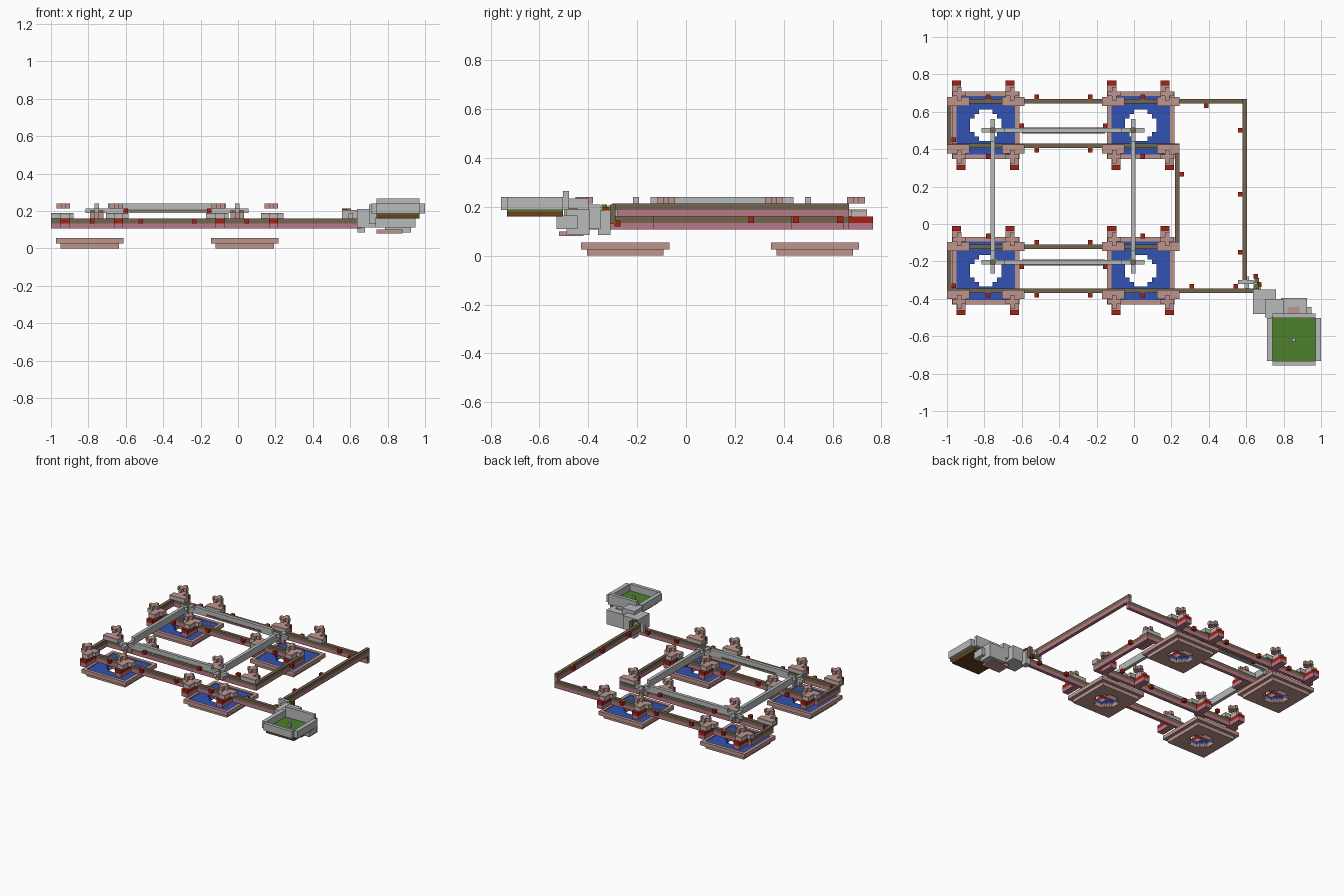
import bpy, bmesh
from mathutils import Matrix, Vector

cube = bpy.data.objects.get("Cube")
if cube:
    bpy.data.objects.remove(cube)

V = 0.0241  # block size


def material(name, rgb):
    m = bpy.data.materials.new(name)
    m.use_nodes = True
    m.diffuse_color = (*rgb, 1)
    m.node_tree.nodes["Principled BSDF"].inputs["Base Color"].default_value = (*rgb, 1)
    return m


TAN = material("tan pink stone", (.51, .30, .27))
PINK = material("rose stone", (.48, .19, .24))
BROWN = material("brown path", (.17, .13, .075))
RED = material("red", (.38, .015, .007))
BLUE = material("water blue", (.03, .084, .445))
GREY = material("light grey stone", (.48, .49, .49))
GREEN = material("grass green", (.072, .216, .025))
DIRT = material("dirt brown", (.14, .05, .014))


class Part:
    """A named object made of coloured boxes."""

    def __init__(self, name):
        self.name, self.bm, self.mats = name, bmesh.new(), []

    def box(self, mat, x0, x1, y0, y1, z0, z1):
        if mat not in self.mats:
            self.mats.append(mat)
        mid = Vector((x0 + x1, y0 + y1, z0 + z1)) / 2
        size = (abs(x1 - x0), abs(y1 - y0), abs(z1 - z0), 1)
        new = bmesh.ops.create_cube(self.bm, size=1, matrix=Matrix.Translation(mid) @ Matrix.Diagonal(size))
        for f in {f for v in new["verts"] for f in v.link_faces}:
            f.material_index = self.mats.index(mat)

    def block(self, mat, x, y, z0, z1, w=V, d=V):
        self.box(mat, x - w / 2, x + w / 2, y - d / 2, y + d / 2, z0, z1)

    def plus(self, mat, x, y, z0, z1):
        self.block(mat, x, y, z0, z1, 3 * V, V)
        for s in (-1, 1):
            self.block(mat, x, y + s * V, z0, z1)

    def done(self):
        mesh = bpy.data.meshes.new(self.name)
        self.bm.to_mesh(mesh)
        self.bm.free()
        for m in self.mats:
            mesh.materials.append(m)
        bpy.context.collection.objects.link(bpy.data.objects.new(self.name, mesh))


# Four hanging pools, each with a round opening in the middle
HOLE = {-3: 1.5, -2: 2.5, -1: 3.5, 0: 3.5, 1: 3.5, 2: 2.5, 3: 1.5}
BASE, DECK, TOP = .107, .134, .16  # heights of the lower walkway


def pool(cx, cy, label):
    p = Part(label + "_pool")
    for mat, z0, z1 in ((TAN, 0, .026), (BLUE, .026, .047)):
        for row in range(-6, 7):
            half, y = HOLE.get(row, 0) * V, cy + row * V
            for s in (-1, 1):
                p.box(mat, cx + s * half, cx + s * 6.5 * V, y - V / 2, y + V / 2, z0, z1)
    for s in (-1, 1):
        p.block(TAN, cx + s * 7 * V, cy, .026, .054, V, 15 * V)
        p.block(TAN, cx, cy + s * 7 * V, .026, .054, 13 * V, V)
    p.done()
    # Lantern towers at the corners
    t = Part(label + "_towers")
    for sx in (-1, 1):
        for sy in (-1, 1):
            x = cx + sx * .143 - sy * .012
            wall = cy + sy * .118
            out = cy + sy * .238
            t.box(PINK, x - V, x + V, wall, out, BASE, DECK)
            t.box(RED, x - V, x + V, wall, out, DECK, TOP)
            for mat, z0, z1 in ((GREY, TOP, .18), (TAN, .18, .19)):
                t.box(mat, x - V, x + V, wall, out - sy * V, z0, z1)
                t.block(mat, cx + sx * .147, wall + sy * .01, z0, z1, 5 * V, 2 * V)
            t.plus(TAN, cx + sx * .141, cy + sy * .168, .214, .24)
    t.done()


XS, YS = (-.793, .036), (-.249, .528)
for x, side in zip(XS, ("right", "middle")):
    for y, end in zip(YS, ("front", "back")):
        pool(x, y, end + "_" + side)


# Walkways with rose sides and a brown top
def walkway(name, x0, x1, y0, y1, lift=0):
    p = Part(name)
    p.box(PINK, x0, x1, y0, y1, BASE + lift, DECK + lift)
    p.box(BROWN, x0, x1, y0, y1, DECK + lift, TOP + lift)
    p.done()


ROWS = {"front": (-.358, .66), "inner_front": (-.122, .242), "inner_back": (.419, .242), "back": (.655, .605)}
for name, (y, end) in ROWS.items():
    walkway(name + "_walkway", -1 + V, end, y - V / 2, y + V / 2)
walkway("front_end_walkway", -1, -1 + V, -.37, -.11)
walkway("back_end_walkway", -1, -1 + V, .407, .667)
walkway("cross_walkway", .218, .242, -.11, .407)
walkway("left_raised_walkway", .581, .605, -.30, .667, .053)

# Small red lamps along the walkways
lamps = Part("wall_lamps")
for y, s in ((-.358, -1), (-.122, 1), (.419, -1), (.655, 1)):
    for x in (-.52, -.235):
        lamps.block(RED, x, y + s * V, DECK, TOP)
    inner = 2.4 if abs(y - .15) < .28 else 1
    for x in (-.78, .047):
        lamps.block(RED, x, y + s * V * inner, DECK, TOP)
for x, y in ((.31, -.334), (.545, -.334), (.386, .631), (.254, .267), (-.963, .45), (-.963, -.33)):
    lamps.block(RED, x, y, DECK, TOP)
for y in (-.15, .16, .5):
    lamps.block(RED, .569, y, .187, .213)
lamps.done()

# Raised grey square bridge
bridge = Part("raised_bridge")
BX, BY = (-.756, -.003), (-.205, .50)
for y, s in zip(BY, (-1, 1)):
    bridge.box(GREY, BX[0] + .06, BX[1] - .06, y - V / 2, y + V / 2, .19, .24)
    bridge.box(BROWN, -.60, -.155, y - V * .65, y + V * .65, .197, .208)
    for x in (-.6, -.155):
        bridge.block(RED, x, y + s * V, .19, .213)
for x in BX:
    bridge.box(GREY, x - V / 2, x + V / 2, BY[0] + .06, BY[1] - .06, .19, .24)
    for y in BY:
        bridge.plus(TAN, x, y, .16, .19)
        bridge.plus(BROWN, x, y, .19, .205)
        for s in (-1, 1):
            bridge.block(GREY, x + s * 1.5 * V, y, .19, .214, 2 * V, V)
            bridge.block(GREY, x, y + s * 1.5 * V, .19, .214, V, 2 * V)
bridge.done()

# Walled garden
g = Part("garden")
GX, GY, H = .855, -.618, .115
g.block(DIRT, GX, GY, .16, .182, 2 * H, 2 * H)
g.block(GREEN, GX, GY, .182, .19, 2 * H, 2 * H)
for s in (-1, 1):
    g.block(GREY, GX + s * (H + .015), GY, .187, .24, .03, 2 * H)
    g.block(GREY, GX, GY + s * (H + V / 2), .187, .24 + (s > 0) * .025, 2 * H, V)
g.block(GREY, GX, GY, .19, .225, .018, .018)
g.done()

# Stepped rock joining the garden to the walkway
r = Part("stepped_rock")
r.box(GREY, .635, .76, -.48, -.35, .11, .21)
r.box(GREY, .70, .80, -.50, -.40, .13, .235)
r.box(GREY, .785, .925, -.49, -.395, .085, .19)
r.box(GREY, .735, .95, -.53, -.445, .11, .165)
r.box(TAN, .74, .88, -.52, -.42, .08, .10)
r.box(TAN, .82, .885, -.48, -.445, .19, .196)
r.box(GREY, .555, .64, -.322, -.30, .155, .205)
r.box(GREY, .59, .615, -.345, -.28, .16, .19)
r.box(GREY, .64, .68, -.36, -.31, .085, .185)
r.done()

# Plants and lamp beside the rock
d = Part("corner_plants")
d.block(GREEN, .655, -.335, .185, .21)
d.block(BROWN, .655, -.30, .13, .21)
d.block(RED, .65, -.28, .12, .145)
d.block(RED, .67, -.325, .185, .2)
d.done()
